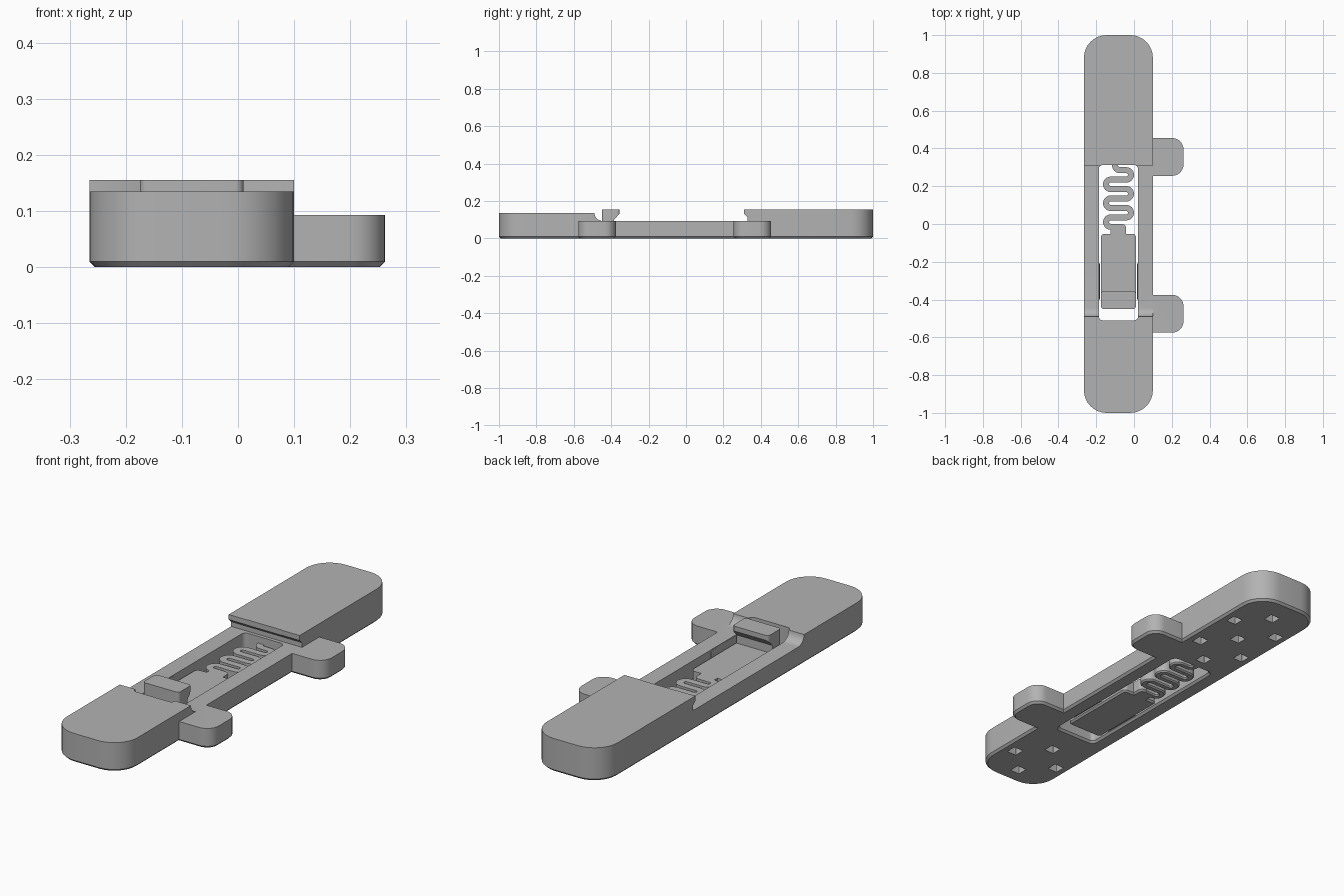
import bpy, bmesh, math

cube = bpy.data.objects.get("Cube")
if cube:
    bpy.data.objects.remove(cube, do_unlink=True)

grey = bpy.data.materials.new("plain grey")
grey.use_nodes = True
grey.diffuse_color = (0.45, 0.45, 0.45, 1)
grey.node_tree.nodes["Principled BSDF"].inputs["Base Color"].default_value = grey.diffuse_color


def loft(name, rings):
    """Closed solid through equally long rings of points."""
    bm = bmesh.new()
    loops = [[bm.verts.new(p) for p in ring] for ring in rings]
    n = len(loops[0])
    for a, b in zip(loops, loops[1:]):
        for i in range(n):
            j = (i + 1) % n
            bm.faces.new((a[i], a[j], b[j], b[i]))
    bm.faces.new(loops[0][::-1])
    bm.faces.new(loops[-1])
    bmesh.ops.recalc_face_normals(bm, faces=bm.faces)
    mesh = bpy.data.meshes.new(name)
    bm.to_mesh(mesh)
    bm.free()
    mesh.materials.append(grey)
    obj = bpy.data.objects.new(name, mesh)
    bpy.context.collection.objects.link(obj)
    return obj


def arc(cx, cy, r, start, end, steps=8):
    angles = [math.radians(start + (end - start) * i / steps) for i in range(steps + 1)]
    return [(cx + r * math.cos(a), cy + r * math.sin(a)) for a in angles]


def slab(name, x0, x1, y0, y1, radius, z0, z1, chamfer=0.0):
    """Rounded plate whose lower edge is inset (or flared) by the chamfer."""
    def ring(z, inset):
        r = max(radius - inset, 0.001)
        a, b, c, d = x0 + inset + r, x1 - inset - r, y0 + inset + r, y1 - inset - r
        corners = ((a, c, 180), (b, c, 270), (b, d, 0), (a, d, 90))
        return [(x, y, z) for cx, cy, t in corners for x, y in arc(cx, cy, r, t, t + 90)]
    rings = [ring(z0, chamfer)]
    if chamfer:
        rings.append(ring(z0 + abs(chamfer), 0))
    return loft(name, rings + [ring(z1, 0)])


def side_profile(name, points, x0, x1):
    return loft(name, [[(x, y, z) for y, z in points] for x in (x0, x1)])


def combine(target, other, operation):
    mod = target.modifiers.new("combine", "BOOLEAN")
    mod.object, mod.operation, mod.solver = other, operation, "EXACT"
    other.hide_render = True
    bpy.context.view_layer.objects.active = target
    bpy.ops.object.modifier_apply(modifier=mod.name)
    bpy.data.objects.remove(other, do_unlink=True)


LEFT, RIGHT, MID, RAIL = -0.265, 0.10, -0.0825, 0.093

# Main body: rounded bar trimmed to the stepped side profile
body = slab("body", LEFT, RIGHT, -1, 1, 0.12, 0, 0.3, 0.01)
profile = [(-1.1, -0.1), (1.1, -0.1), (1.1, 0.155), (0.31, 0.155), (0.31, 0.132),
           (0.328, 0.115), (0.328, RAIL)]
profile += arc(-0.445, RAIL + 0.045, 0.045, 270, 184) + [(-1.1, 0.135)]
combine(body, side_profile("trim", profile, -0.5, 0.5), "INTERSECT")

# Side tabs
for y0 in (-0.575, 0.255):
    combine(body, slab("tab", 0.035, 0.262, y0, y0 + 0.2, 0.06, 0, RAIL, 0.01), "UNION")

# Slot for the latch
combine(body, slab("slot", -0.186, 0.021, -0.51, 0.312, 0.02, -0.0005, 0.3, -0.01), "DIFFERENCE")

# Square pockets in the underside
front_spots = [(-1, 0), (1, 0), (0, -1), (0, 1)]
back_spots = [(0, 0), (-1, -1), (1, -1), (-1, 1), (1, 1), (0, -2), (0, 2)]
for spots, cy in ((front_spots, -0.79), (back_spots, 0.63)):
    for i, j in spots:
        x, y = MID + 0.12 * i, cy + 0.12 * j
        combine(body, slab("pocket", x - 0.025, x + 0.025, y - 0.025, y + 0.025,
                           0.002, -0.05, 0.05), "DIFFERENCE")

# Slim wedge ribs guiding the latch
for side, x, d in (("left", 0.021, -1), ("right", -0.186, 1)):
    section = [(x - d * 0.003, 0.012), (x + d * 0.006, 0.012), (x + d * 0.001, 0.09),
               (x - d * 0.003, 0.09)]
    loft(side + "_guide_rib", [[(px, y, z) for px, z in section] for y in (-0.4, -0.21)])

# Sliding latch: plate, neck and hooked catch
THICK = 0.062
slab("latch_plate", -0.176, 0.011, -0.45, -0.052, 0.02, 0, THICK, 0.008)
slab("latch_neck", -0.125, -0.042, -0.09, 0.0, 0.02, 0, THICK, 0.008)
hook = [(-0.45, 0.05), (-0.45, 0.155), (-0.355, 0.155), (-0.355, 0.132), (-0.385, 0.1),
        (-0.385, 0.05)]
catch = side_profile("latch_catch", hook, -0.175, 0.01)
combine(catch, slab("catch_rounding", -0.175, 0.01, -0.45, -0.355, 0.015, 0, 0.2), "INTERSECT")

# Serpentine spring: alternating half turns swept with a chamfered section
path = [(-0.10, 0.33)] + arc(-0.075, 0.31, 0.025, 180, 270)
for k in range(6):
    y = 0.26 - 0.05 * k
    path += arc(-0.041, y, 0.025, 90, -90, 12) if k % 2 == 0 else arc(-0.123, y, 0.025, 90, 270, 12)
path.append((-0.075, -0.015))
half, cut = 0.016, 0.006
section = [(-half + cut, 0), (half - cut, 0), (half, cut), (half, THICK), (-half, THICK), (-half, cut)]
rings = []
for i, (x, y) in enumerate(path):
    a, b = path[max(i - 1, 0)], path[min(i + 1, len(path) - 1)]
    length = math.hypot(b[0] - a[0], b[1] - a[1])
    nx, ny = (a[1] - b[1]) / length, (b[0] - a[0]) / length
    rings.append([(x + nx * s, y + ny * s, z) for s, z in section])
loft("spring", rings)

# Smooth the rounded walls, keep the edges sharp
bpy.ops.object.select_all(action="DESELECT")
for obj in bpy.context.scene.objects:
    if obj.type == "MESH" and grey.name in obj.data.materials:
        obj.select_set(True)
        bpy.context.view_layer.objects.active = obj
bpy.ops.object.shade_smooth_by_angle(angle=math.radians(30))
